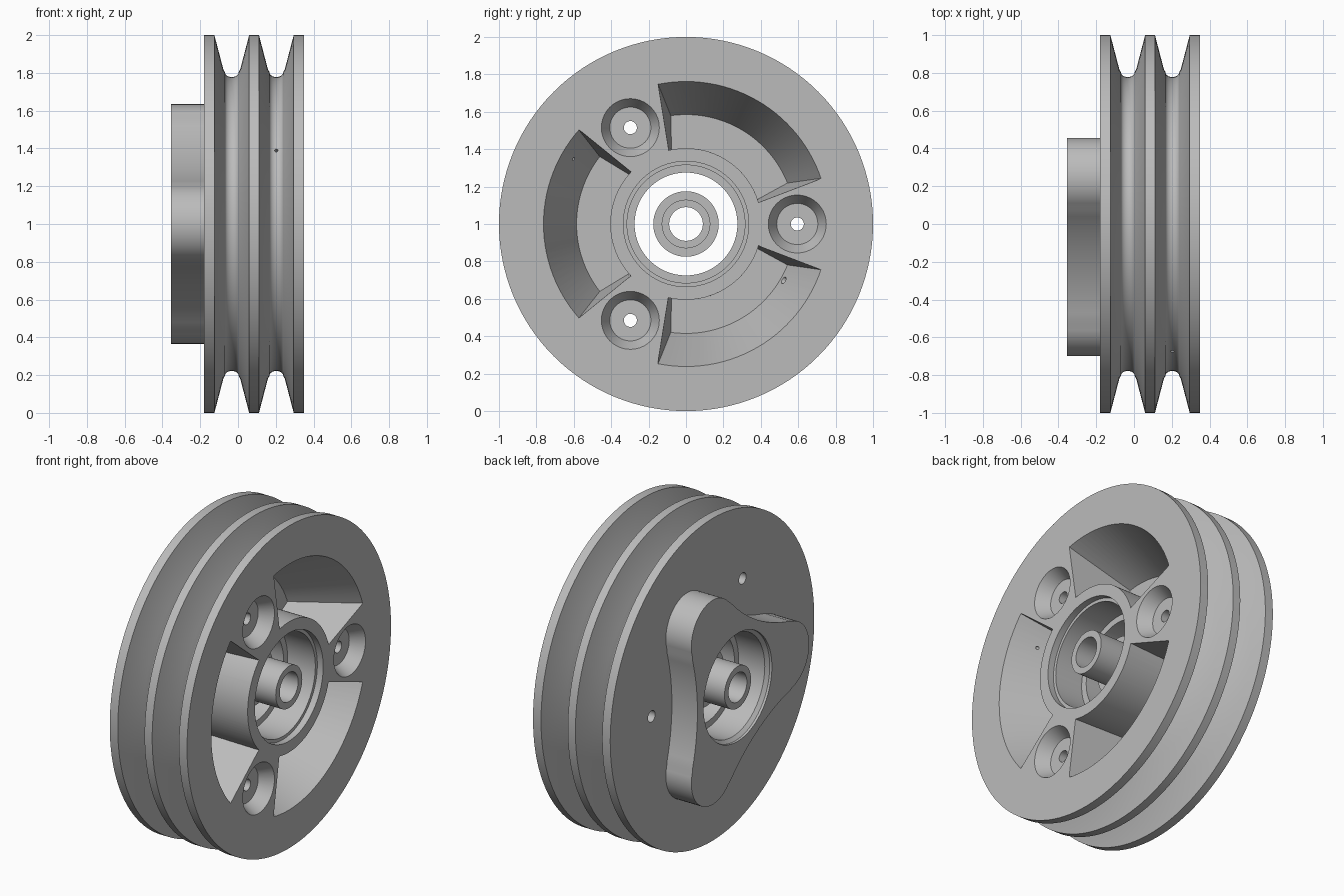
import bpy, bmesh
from math import sin, cos, pi, radians, atan2, hypot
from mathutils import Matrix, Vector

if "Cube" in bpy.data.objects:
    bpy.data.objects.remove(bpy.data.objects["Cube"])

metal = bpy.data.materials.new("cast_grey")
metal.use_nodes = True
GREY = (0.5, 0.5, 0.5, 1)
metal.diffuse_color = GREY
metal.node_tree.nodes["Principled BSDF"].inputs["Base Color"].default_value = GREY

AXLE = Vector((0, 0, 1))


def finish(bm, name):
    bmesh.ops.recalc_face_normals(bm, faces=bm.faces)
    mesh = bpy.data.meshes.new(name)
    bm.to_mesh(mesh)
    bm.free()
    mesh.materials.append(metal)
    obj = bpy.data.objects.new(name, mesh)
    bpy.context.collection.objects.link(obj)
    return obj


def loft(name, rings, capped=True):
    """Skin matching closed rings of points, capped or joined end to end."""
    bm = bmesh.new()
    loops = [[bm.verts.new(p) for p in ring] for ring in rings]
    n = len(loops[0])
    pairs = list(zip(loops, loops[1:]))
    if not capped:
        pairs.append((loops[-1], loops[0]))
    for a, b in pairs:
        for i in range(n):
            j = (i + 1) % n
            bm.faces.new((a[i], a[j], b[j], b[i]))
    if capped:
        bm.faces.new(loops[0])
        bm.faces.new(loops[-1])
    return finish(bm, name)


def polar(x, r, a):
    return AXLE + Vector((x, r * cos(a), r * sin(a)))


def turned(name, profile, steps=96, capped=True, offset=(0, 0, 0)):
    """Revolve (x, radius) points around the axle direction."""
    rings = [[polar(x, r, 2 * pi * i / steps) + Vector(offset) for i in range(steps)]
             for x, r in profile]
    return loft(name, rings, capped)


def boolean(target, tool, operation):
    mod = target.modifiers.new(operation, 'BOOLEAN')
    mod.operation, mod.object, mod.solver = operation, tool, 'EXACT'
    bpy.context.view_layer.objects.active = target
    bpy.ops.object.modifier_apply(modifier=mod.name)
    bpy.data.objects.remove(tool)


def smooth(obj):
    bpy.ops.object.select_all(action='DESELECT')
    obj.select_set(True)
    bpy.context.view_layer.objects.active = obj
    bpy.ops.object.shade_smooth_by_angle(angle=radians(28))


# Rim with two rounded V grooves
def groove(mid):
    pts = [(mid - 0.092, 1.0), (mid - 0.045, 0.82)]
    pts += [(mid - 0.037 * cos(a), 0.805 - 0.027 * sin(a))
            for a in (pi * k / 10 for k in range(11))]
    return pts + [(mid + 0.045, 0.82), (mid + 0.092, 1.0)]


pulley = turned("pulley_wheel", [(-0.18, 1.0)] + groove(-0.033) + groove(0.203) + [(0.35, 1.0)], 128)

# Three-lobed boss on the back, with concave sides between lobes
LOBE, LOBE_R, WAIST_R, WAIST = 0.49, 0.21, 1.2, 1.595
swing = atan2(LOBE * sin(pi / 3), WAIST - LOBE * cos(pi / 3))
outline = []
for k in range(3):
    base = 2 * pi * k / 3
    pts = []
    for i in range(16):
        a = pi + swing - 2 * swing * (i + 0.5) / 16
        pts.append((WAIST + WAIST_R * cos(a), -WAIST_R * sin(a)))
    pts.sort(key=lambda p: p[1])
    for i in range(21):
        a = -swing + (2 * pi / 3 + 2 * swing) * i / 20
        pts.append((LOBE * cos(pi / 3) + LOBE_R * cos(a), LOBE * sin(pi / 3) + LOBE_R * sin(a)))
    outline += [(hypot(*p), atan2(p[1], p[0]) + base) for p in pts]
boss = loft("boss", [[polar(x, r, a) for r, a in outline] for x in (-0.355, -0.1)])
boolean(pulley, boss, 'UNION')


# Tapered pockets between the spokes
def pocket_ring(x, middle):
    t = (x + 0.04) / 0.39
    r_out, half_out = 0.585 + 0.177 * t, radians(38 + 3.2 * t)
    r_in, half_in = 0.405, radians(41 + 2.5 * t)
    n = 28
    span = [2 * i / n - 1 for i in range(n + 1)]
    return ([polar(x, r_out, middle + half_out * s) for s in span] +
            [polar(x, r_in, middle - half_in * s) for s in span])


for k in range(3):
    middle = pi / 3 + 2 * pi * k / 3
    boolean(pulley, loft("pocket_cutter", [pocket_ring(x, middle) for x in (-0.04, 0.39)]),
            'DIFFERENCE')

# Bolt holes with conical counterbores in each spoke
for k in range(3):
    a = 2 * pi * k / 3
    spot = (0, 0.595 * cos(a), 0.595 * sin(a))
    profile = [(-0.4, 0.035), (0.27, 0.035), (0.27, 0.11), (0.35, 0.155), (0.37, 0.166)]
    boolean(pulley, turned("bolt_cutter", profile, 40, offset=spot), 'DIFFERENCE')

# Bearing bore with a chamfered mouth and an inner shoulder
bore = [(-0.4, 0.335), (-0.34, 0.335), (-0.32, 0.315), (-0.14, 0.315), (-0.14, 0.275),
        (0.12, 0.275), (0.12, 0.315), (0.31, 0.315), (0.31, 0.335), (0.4, 0.335)]
boolean(pulley, turned("bore_cutter", bore), 'DIFFERENCE')

# Small radial drillings through the rim
for angle, radius, reach in ((150, 0.009, 0.9), (-30, 0.02, 0.7)):
    a = radians(angle)
    bm = bmesh.new()
    bmesh.ops.create_cone(bm, cap_ends=True, segments=16, radius1=radius, radius2=radius, depth=0.4)
    turn = Vector((0, 0, 1)).rotation_difference(Vector((0, cos(a), sin(a)))).to_matrix().to_4x4()
    bmesh.ops.transform(bm, verts=bm.verts,
                        matrix=Matrix.Translation(polar(0.203 if angle > 0 else 0.0, reach - 0.2, a)) @ turn)
    boolean(pulley, finish(bm, "drill_cutter"), 'DIFFERENCE')
smooth(pulley)

# Axle sleeve with the inner bearing collar
sleeve = turned("axle_sleeve", [(-0.355, 0.09), (-0.355, 0.13), (-0.14, 0.13), (-0.14, 0.175),
                                (0.12, 0.175), (0.12, 0.13), (0.35, 0.13), (0.35, 0.09)],
                64, capped=False)
smooth(sleeve)
